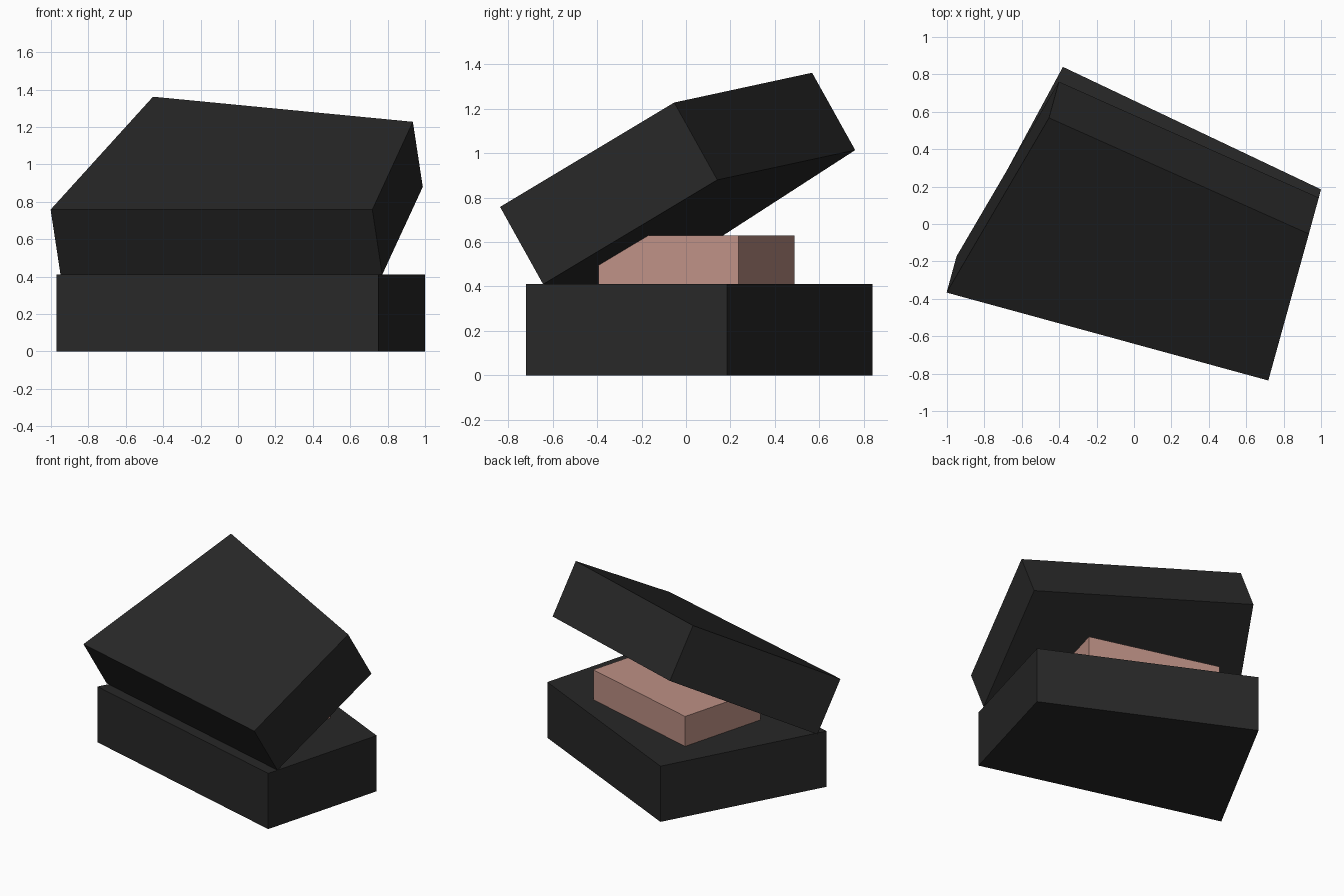
import bpy
import bmesh
import math
from mathutils import Matrix, Vector

cube = bpy.data.objects.get("Cube")
if cube:
    bpy.data.objects.remove(cube, do_unlink=True)


def make_material(name, colour):
    mat = bpy.data.materials.new(name)
    mat.use_nodes = True
    mat.diffuse_color = colour
    mat.node_tree.nodes["Principled BSDF"].inputs["Base Color"].default_value = colour
    return mat


def make_prism(name, outline, bottom, height, mat, transform=Matrix()):
    """Extrude a flat outline upward, then place it with a matrix."""
    bm = bmesh.new()
    face = bm.faces.new([bm.verts.new((p[0], p[1], bottom)) for p in outline])
    top = bmesh.ops.extrude_face_region(bm, geom=[face])["geom"]
    verts = [v for v in top if isinstance(v, bmesh.types.BMVert)]
    bmesh.ops.translate(bm, verts=verts, vec=(0, 0, height))
    bmesh.ops.recalc_face_normals(bm, faces=bm.faces[:])
    bm.transform(transform)
    mesh = bpy.data.meshes.new(name)
    bm.to_mesh(mesh)
    bm.free()
    mesh.materials.append(mat)
    obj = bpy.data.objects.new(name, mesh)
    bpy.context.collection.objects.link(obj)
    return obj


black = make_material("matte black", (0.021, 0.021, 0.021, 1))
pink = make_material("dusty pink", (0.51, 0.28, 0.235, 1))

# Shared four-sided outline of the base and lid, front edge first
outline = [Vector(p) for p in ((-0.97, -0.25), (0.75, -0.72), (1.0, 0.185), (-0.38, 0.84))]
along = (outline[1] - outline[0]).normalized()   # along the front edge
back = Vector((-along.y, along.x))               # away from the front edge
height = 0.41

# Base block
make_prism("base", outline, 0, height, black)

# Lid: same block, tilted open about the front edge
hinge = outline[0].to_3d() + Vector((0, 0, height))
tilt = (Matrix.Translation(hinge + back.to_3d() * 0.08)
        @ Matrix.Rotation(math.radians(30), 4, along.to_3d())
        @ Matrix.Translation(-hinge))
make_prism("lid", outline, height, height * 0.98, black, tilt)

# Cushion: rectangular block aligned with the front edge
corner = Vector((-0.507, -0.14))
length, depth = along * 0.959, back * 0.652
make_prism("cushion", [corner, corner + length, corner + length + depth, corner + depth],
           height, 0.22, pink)
